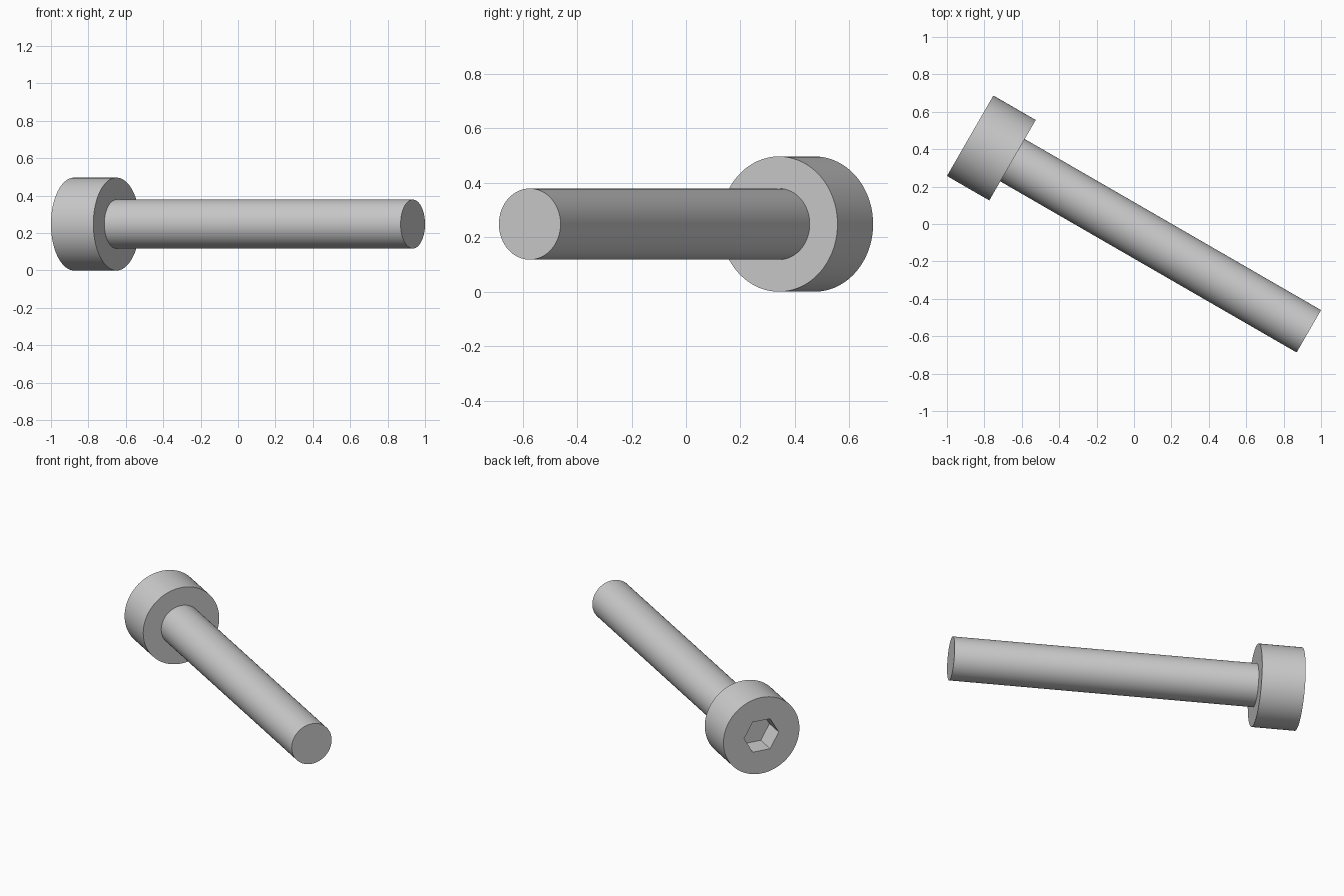
import bpy
import math
from mathutils import Matrix, Vector

cube = bpy.data.objects.get("Cube")
if cube:
    bpy.data.objects.remove(cube, do_unlink=True)

# Proportions in units of the shaft radius
UNIT = 2 / (16 * math.cos(math.radians(30)) + 2.9 * 0.5)
SHAFT_R, HEAD_R = UNIT, 1.9 * UNIT
HEAD_LEN, TOTAL_LEN = 2 * UNIT, 16 * UNIT
SOCKET_DEPTH = UNIT
SOCKET_R = 0.75 * UNIT / math.cos(math.radians(30))

steel = bpy.data.materials.new("grey steel")
steel.use_nodes = True
colour = (0.6, 0.6, 0.6, 1)
steel.diffuse_color = colour
steel.node_tree.nodes["Principled BSDF"].inputs["Base Color"].default_value = colour

# Screw axis runs from the head face to the tip, turned 30 degrees in plan
angle = math.radians(-30)
axis = Vector((math.cos(angle), math.sin(angle), 0))
side = Vector((-axis.y, axis.x, 0))
up = Vector((0, 0, 1))
# Centre the bounding box of the tilted screw
head_centre = -axis * TOTAL_LEN / 2 + Vector(
    ((HEAD_R - SHAFT_R) / 4, -(HEAD_R - SHAFT_R) * math.cos(angle) / 2 * 0, HEAD_R))
extent = (HEAD_R - SHAFT_R) / 2
head_centre.y = TOTAL_LEN / 4 - extent * math.cos(angle)
head_centre.x = -TOTAL_LEN * math.cos(angle) / 2 + extent * 0.5
frame = Matrix((side, up, axis)).transposed().to_4x4()


def cylinder(name, radius, start, end, sides):
    """Cylinder along the screw axis between two distances from the head face."""
    bpy.ops.mesh.primitive_cylinder_add(vertices=sides, radius=radius, depth=end - start)
    obj = bpy.context.object
    obj.name = name
    obj.data.materials.append(steel)
    place = Matrix.Translation(head_centre + axis * (start + end) / 2)
    obj.matrix_world = place @ frame
    return obj


# Plain shaft, sunk slightly into the head
shaft = cylinder("shaft", SHAFT_R, HEAD_LEN - 0.02, TOTAL_LEN, 96)
head = cylinder("head", HEAD_R, 0, HEAD_LEN, 128)

# Hexagonal drive socket, with corners pointing sideways
cutter = cylinder("socket_cutter", SOCKET_R, -0.1, SOCKET_DEPTH, 6)
cutter.data.transform(Matrix.Rotation(math.radians(30), 4, "Z"))
cutter.hide_render = True

cut = head.modifiers.new("hex socket", "BOOLEAN")
cut.operation = "DIFFERENCE"
cut.solver = "EXACT"
cut.object = cutter
bpy.context.view_layer.objects.active = head
bpy.ops.object.select_all(action="DESELECT")
head.select_set(True)
bpy.ops.object.modifier_apply(modifier=cut.name)
bpy.data.objects.remove(cutter, do_unlink=True)

# Smooth barrels with crisp rims
for part in (shaft, head):
    bpy.ops.object.select_all(action="DESELECT")
    part.select_set(True)
    bpy.context.view_layer.objects.active = part
    bpy.ops.object.shade_smooth_by_angle(angle=math.radians(30))
